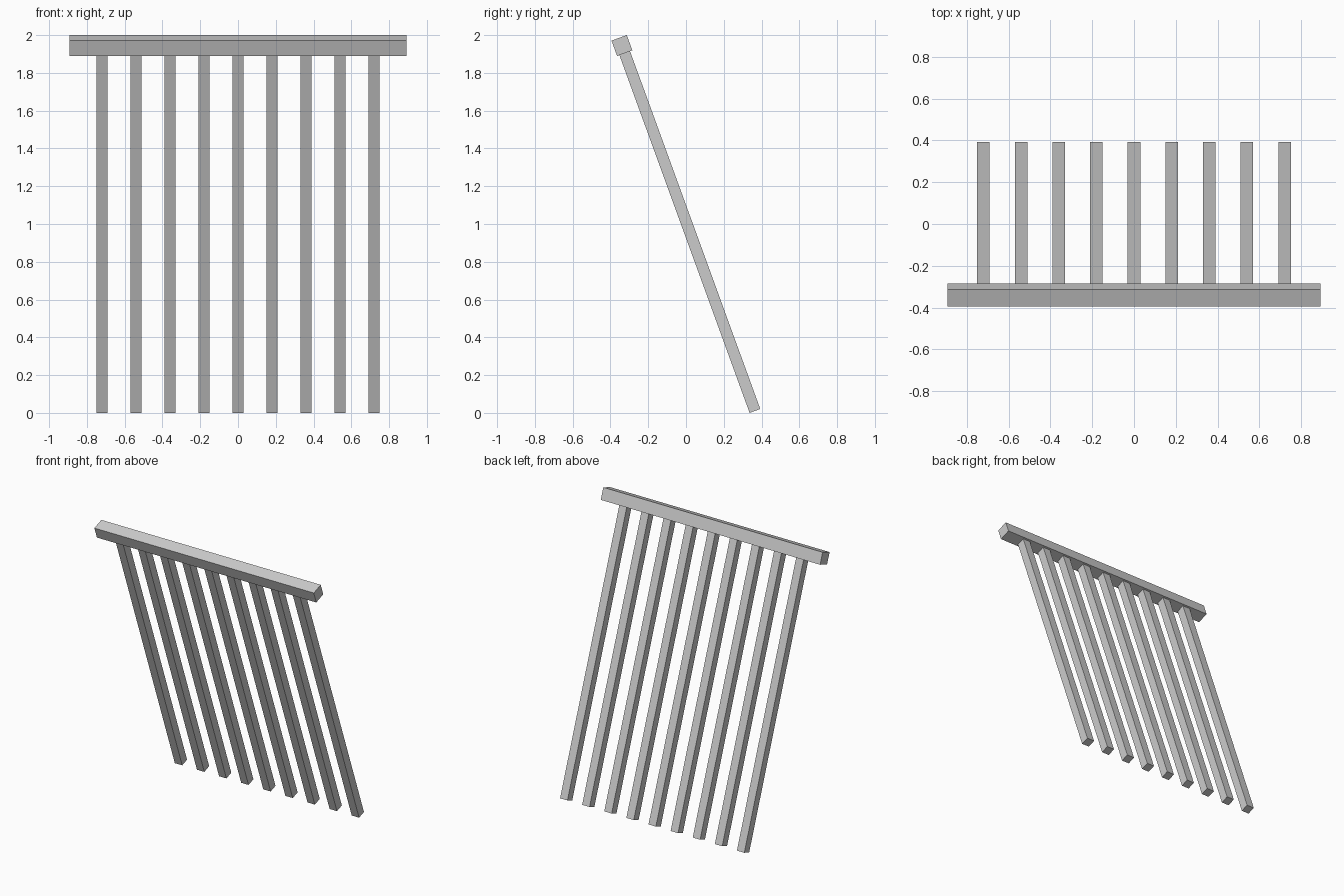
import bpy, bmesh
from math import radians
from mathutils import Matrix, Vector

if "Cube" in bpy.data.objects:
    bpy.data.objects.remove(bpy.data.objects["Cube"])

TILT = radians(20)
SLAT = 0.06        # square slat thickness
RAIL = 0.086       # square rail thickness
SLAT_LEN = 2.016
COUNT, PITCH = 9, 0.18

# Leaning frame: local z runs up along the slats from their foot
LEAN = Matrix.Translation((0, 0.365, 0.0103)) @ Matrix.Rotation(TILT, 4, 'X')


def box(name, size, centre):
    """Box placed in the leaning frame."""
    bm = bmesh.new()
    bmesh.ops.create_cube(bm, size=1)
    bmesh.ops.scale(bm, vec=size, verts=bm.verts)
    mesh = bpy.data.meshes.new(name)
    bm.to_mesh(mesh)
    bm.free()
    obj = bpy.data.objects.new(name, mesh)
    obj.matrix_world = LEAN @ Matrix.Translation(Vector(centre))
    bpy.context.collection.objects.link(obj)
    return obj


# Row of slats, butting against the underside of the rail
for i in range(COUNT):
    x = (i - (COUNT - 1) / 2) * PITCH
    box(f"slat_{i + 1}", (SLAT, SLAT, SLAT_LEN), (x, 0, SLAT_LEN / 2))

# Top rail
box("top_rail", (1.786, RAIL, RAIL), (0, 0, SLAT_LEN + RAIL / 2))
